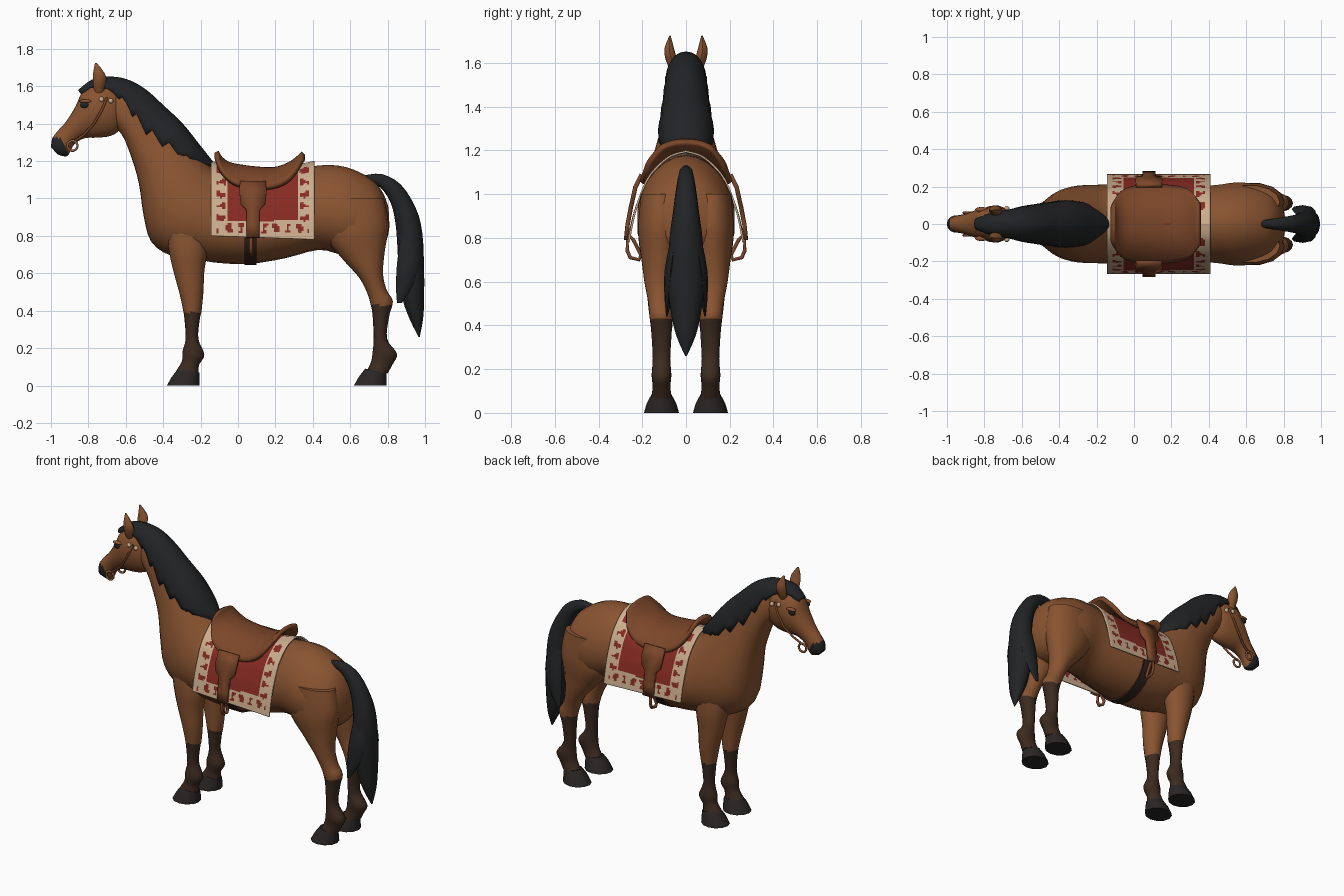
import bpy, bmesh, math
from mathutils import Vector


def mat(name, col):
    m = bpy.data.materials.new(name)
    m.diffuse_color = (*col, 1)
    return m


COAT = mat("bay coat", (0.25, 0.088, 0.03))
SOCK = mat("dark brown sock", (0.046, 0.024, 0.014))
BLACK = mat("black hair", (0.016, 0.017, 0.018))
HOOF = mat("hoof", (0.022, 0.019, 0.018))
LEATHER = mat("saddle leather", (0.2, 0.062, 0.022))
GIRTH = mat("girth leather", (0.032, 0.017, 0.011))
RED = mat("red cloth", (0.24, 0.024, 0.016))
CREAM = mat("cream cloth", (0.6, 0.42, 0.27))
BRONZE = mat("bronze", (0.27, 0.11, 0.04))


def smooth_rows(rows, n):
    """Catmull-Rom interpolation of equal-length tuples."""
    out = []
    for i in range(len(rows) - 1):
        p = [rows[max(0, min(len(rows) - 1, i + k))] for k in (-1, 0, 1, 2)]
        for s in range(n):
            t = s / n
            out.append([0.5 * (2*b + (c-a)*t + (2*a-5*b+4*c-d)*t*t + (3*b-a-3*c+d)*t**3)
                        for a, b, c, d in zip(*p)])
    return out + [list(rows[-1])]


def finish(bm, name, mats, rule=None, solid=True, angle=50):
    if solid:
        bmesh.ops.recalc_face_normals(bm, faces=bm.faces)
    if rule:
        for f in bm.faces:
            f.material_index = rule(f.calc_center_median())
    me = bpy.data.meshes.new(name)
    bm.to_mesh(me)
    bm.free()
    ob = bpy.data.objects.new(name, me)
    bpy.context.collection.objects.link(ob)
    for m in mats:
        me.materials.append(m)
    bpy.ops.object.select_all(action='DESELECT')
    ob.select_set(True)
    bpy.context.view_layer.objects.active = ob
    bpy.ops.object.shade_smooth_by_angle(angle=math.radians(angle))
    return ob


def skin(bm, rings, closed):
    vs = [[bm.verts.new(p) for p in r] for r in rings]
    for a, b in zip(vs, vs[1:]):
        n = len(a)
        for i in range(n if closed else n - 1):
            j = (i + 1) % n
            bm.faces.new((a[i], a[j], b[j], b[i]))
    if closed:
        bm.faces.new(vs[0])
        bm.faces.new(vs[-1])


def loft(name, rows, mats, rule=None, n=3, sides=18, egg=0.0, y=0.0, angle=50):
    """Each row: x, z of one edge, x, z of the other edge, half width, optional centre y."""
    rings = []
    for r in smooth_rows(rows, n):
        x0, z0, x1, z1, w = r[:5]
        yc = y if len(r) < 6 else r[5] * y
        ring = []
        for k in range(sides):
            t = 2 * math.pi * k / sides
            c, s = math.cos(t), math.sin(t)
            ring.append(((x0+x1)/2 + (x0-x1)/2*c, yc + w*s*(1 - egg*c), (z0+z1)/2 + (z0-z1)/2*c))
        rings.append(ring)
    bm = bmesh.new()
    skin(bm, rings, True)
    return finish(bm, name, mats, rule, angle=angle)


def sheet(name, rows, mats, thick, rule=None):
    bm = bmesh.new()
    skin(bm, rows, False)
    ob = finish(bm, name, mats, rule, solid=False)
    m = ob.modifiers.new("thickness", 'SOLIDIFY')
    m.thickness, m.offset = thick, 0
    return ob


def tube(name, pts, r, m, cyclic=False):
    cu = bpy.data.curves.new(name, 'CURVE')
    cu.dimensions, cu.bevel_depth, cu.bevel_resolution = '3D', r, 1
    sp = cu.splines.new('POLY')
    sp.points.add(len(pts) - 1)
    for q, p in zip(sp.points, pts):
        q.co = (*p, 1)
    sp.use_cyclic_u = cyclic
    cu.materials.append(m)
    bpy.context.collection.objects.link(bpy.data.objects.new(name, cu))


# trunk and neck in one skin, rump to poll
loft("body_and_neck", [
    (.805, .95, .81, .85, .03), (.78, 1.02, .795, .78, .12), (.73, 1.09, .75, .72, .18),
    (.64, 1.145, .66, .69, .212), (.54, 1.175, .55, .70, .222), (.42, 1.175, .43, .725, .207),
    (.25, 1.14, .25, .68, .208), (.07, 1.135, .06, .65, .215), (-.08, 1.15, -.1, .655, .213),
    (-.14, 1.165, -.2, .67, .21), (-.2, 1.23, -.36, .695, .205), (-.27, 1.32, -.465, .77, .182),
    (-.34, 1.4, -.505, .91, .148), (-.44, 1.5, -.53, 1.08, .112), (-.54, 1.575, -.57, 1.22, .093),
    (-.62, 1.605, -.62, 1.34, .08), (-.7, 1.61, -.68, 1.4, .06)], [COAT], egg=.14, sides=24)

# head with dark muzzle
loft("head", [
    (-.66, 1.6, -.62, 1.42, .06), (-.7, 1.615, -.635, 1.365, .08), (-.77, 1.615, -.68, 1.335, .09),
    (-.83, 1.575, -.75, 1.325, .088), (-.87, 1.49, -.82, 1.322, .073), (-.92, 1.41, -.875, 1.29, .055),
    (-.965, 1.36, -.905, 1.235, .047), (-.993, 1.32, -.925, 1.225, .044), (-1.0, 1.275, -.965, 1.235, .028)],
    [COAT, BLACK], lambda c: int(c.x + .35 * (c.z - 1.28) < -.925 and c.z < 1.33), egg=-.08)

FRONT = [(-.4, .9, -.16, .9, .075, .95), (-.375, .75, -.165, .72, .082, 1), (-.35, .63, -.18, .61, .07, 1.03),
         (-.315, .5, -.185, .5, .06, 1.03), (-.297, .42, -.195, .4, .052, 1), (-.287, .36, -.205, .35, .046, 1),
         (-.28, .25, -.212, .25, .039, 1), (-.297, .18, -.18, .165, .046, 1), (-.3, .13, -.208, .11, .041, 1),
         (-.33, .08, -.21, .065, .048, 1)]
HIND = [(.46, 1.0, .78, 1.0, .09, 1.05), (.47, .8, .805, .86, .102, 1.06), (.56, .675, .785, .72, .085, 1.07),
        (.645, .58, .775, .6, .068, 1.09), (.688, .5, .795, .51, .056, 1.05), (.71, .43, .828, .45, .053, 1.02),
        (.72, .37, .808, .37, .048, 1), (.725, .25, .797, .25, .041, 1), (.72, .18, .85, .17, .046, 1),
        (.712, .13, .825, .11, .041, 1), (.69, .08, .8, .065, .048, 1)]

for side, s in (("right", -1), ("left", 1)):
    # legs with dark socks, and hooves
    for kind, rows, hx, top in (("front", FRONT, -.38, .39), ("hind", HIND, .62, .43)):
        loft(f"{kind}_leg_{side}", rows, [COAT, SOCK], lambda c, h=top: int(c.z < h), n=4, sides=14, y=.112*s)
        loft(f"{kind}_hoof_{side}", [(hx+.06, .09, hx+.175, .07, .048), (hx+.025, .045, hx+.175, .04, .068),
             (hx, .0, hx+.175, .0, .08)], [HOOF], n=1, sides=12, y=.112*s, angle=35)

    # ear
    loft(f"ear_{side}", [(-.765, 1.56, -.72, 1.56, .02, .7), (-.775, 1.61, -.705, 1.62, .026, .92),
         (-.775, 1.665, -.71, 1.665, .022, 1.05), (-.765, 1.725, -.755, 1.725, .003, 1)],
         [COAT], n=2, sides=8, y=.073*s)
    # eye, with a brow over it
    for part, x, z, m, sc in (("eye", -.82, 1.5, BLACK, (.024, .012, .017)),
                              ("brow", -.815, 1.52, COAT, (.036, .014, .01))):
        bm = bmesh.new()
        bmesh.ops.create_uvsphere(bm, u_segments=12, v_segments=8, radius=1)
        bmesh.ops.scale(bm, vec=sc, verts=bm.verts)
        bmesh.ops.translate(bm, vec=(x, .077*s, z), verts=bm.verts)
        finish(bm, f"{part}_{side}", [m])
    # bridle rosettes, cheek strap and bit ring
    for i, (x, z) in enumerate(((-.73, 1.53), (-.68, 1.522))):
        bm = bmesh.new()
        bmesh.ops.create_uvsphere(bm, u_segments=10, v_segments=6, radius=.014)
        bmesh.ops.translate(bm, vec=(x, .083*s, z), verts=bm.verts)
        finish(bm, f"rosette_{i}_{side}", [CREAM])
    tube(f"cheek_strap_{side}", [(-.7, 1.53, .086*s), (-.735, 1.46, .094*s), (-.77, 1.4, .088*s),
         (-.82, 1.345, .07*s), (-.88, 1.3, .055*s)] and
         [(x, y*s, z) for x, y, z in ((-.7, .082, 1.54), (-.73, .093, 1.47), (-.77, .09, 1.4),
                                      (-.825, .07, 1.34), (-.885, .056, 1.3))], .007, LEATHER)
    tube(f"bit_ring_{side}", [(-.885 + .027*math.cos(a*math.pi/7), .06*s, 1.282 + .027*math.sin(a*math.pi/7))
         for a in range(14)], .007, BRONZE, True)

    # fender and stirrup strap hanging over the blanket
    strap = [(1.09, .203, .07), (1.03, .232, .072), (.97, .245, .065), (.94, .252, .036),
             (.86, .267, .035), (.79, .274, .035)]
    sheet(f"stirrup_strap_{side}", [[(.08 + w*k, y*s, z) for k in (-1, 0, 1)] for z, y, w in strap], [LEATHER], .02)
    tube(f"stirrup_{side}", [(.07, y*s, z) for y, z in ((.268, .82), (.268, .74), (.255, .71), (.215, .7),
         (.205, .72), (.24, .79))], .01, LEATHER, True)

# mane draped over both sides of the neck, ragged lower edge
mane = smooth_rows([
    (-.85, 1.575, -.84, 1.56, .025), (-.78, 1.628, -.77, 1.595, .05), (-.7, 1.645, -.68, 1.575, .068),
    (-.6, 1.632, -.6, 1.515, .088), (-.5, 1.58, -.525, 1.415, .1), (-.4, 1.49, -.44, 1.335, .112),
    (-.3, 1.395, -.35, 1.275, .12), (-.2, 1.27, -.255, 1.21, .1), (-.125, 1.175, -.14, 1.17, .015)], 4)
rows = []
for i, (x0, z0, x1, z1, w) in enumerate(mane):
    jag = (1.0, 1.1, 1.2, .92)[i % 4]
    row = []
    for k in range(-6, 7):
        a = k / 6 * math.pi / 2
        d = (1 - math.cos(a)) * (jag if abs(k) > 4 else 1)
        row.append((x0 + (x1-x0)*d, w*math.sin(a), z0 + (z1-z0)*d))
    rows.append(row)
sheet("mane", rows, [BLACK], .014)

# tail with two side locks
loft("tail", [(.68, 1.125, .7, 1.08, .02), (.77, 1.13, .76, 1.06, .032), (.87, 1.075, .815, .98, .045),
              (.95, .95, .84, .88, .06), (.985, .82, .85, .78, .075), (.995, .62, .86, .6, .085),
              (.995, .47, .88, .46, .07), (.99, .36, .92, .35, .045), (.972, .26, .965, .26, .004)],
     [BLACK], sides=12)
for side, s in (("right", -1), ("left", 1)):
    loft(f"tail_lock_{side}", [(.96, .8, .87, .8, .02, .7), (.97, .65, .85, .65, .028, 1),
         (.93, .53, .845, .53, .018, 1.15), (.875, .44, .85, .44, .003, 1.25)], [BLACK], sides=8, y=.07*s)

# saddle blanket: arch section, bordered by a broken cream and red pattern
half = smooth_rows([(0, 1.195), (.08, 1.168), (.165, 1.085), (.213, .98), (.242, .89), (.262, .8)], 10)
arch = [(-y, z) for y, z in half[:0:-1]] + half
rows = []
for i in range(57):
    x = -.145 + .555 * i / 56
    sag = .032 * max(0, 1 - ((x - .13) / .27) ** 2)
    rows.append([(x, y, z - sag * max(0, min(1, (z - .95) / .2)) - .02 * (i / 56) * (z < .95) * (.95 - z) / .15)
                 for y, z in arch])


def cloth(c):
    dx, dz = min(c.x + .145, .41 - c.x), c.z - .79
    d = min(dx, dz)
    if d > .09:
        return 0
    t = c.z if dx < dz else c.x
    wave = math.sin(t * 100) + .6 * math.sin(t * 47 + d * 90)
    return 0 if .025 < d < .075 and wave > .35 - 8 * (d - .045) * (d > .045) else 1


sheet("saddle_blanket", rows, [RED, CREAM], .009, cloth)

# saddle seat rising to pommel and cantle
seat = smooth_rows([(-.115, 1.25, .1, .035), (-.095, 1.215, .145, .06), (-.05, 1.183, .18, .085),
                    (.02, 1.168, .198, .105), (.1, 1.158, .204, .105), (.19, 1.155, .2, .095),
                    (.26, 1.175, .19, .085), (.31, 1.205, .17, .06), (.35, 1.243, .115, .03)], 3)
sheet("saddle", [[(x, w*k/9, z - d * abs(k/9) ** 2.5) for k in range(-9, 10)] for x, z, w, d in seat],
      [LEATHER], .026)

# girth band round the belly
loft("girth", [(.035, 1.1, .035, .643, .222), (.1, 1.1, .1, .643, .222)], [GIRTH], n=1, sides=28, egg=.1)
